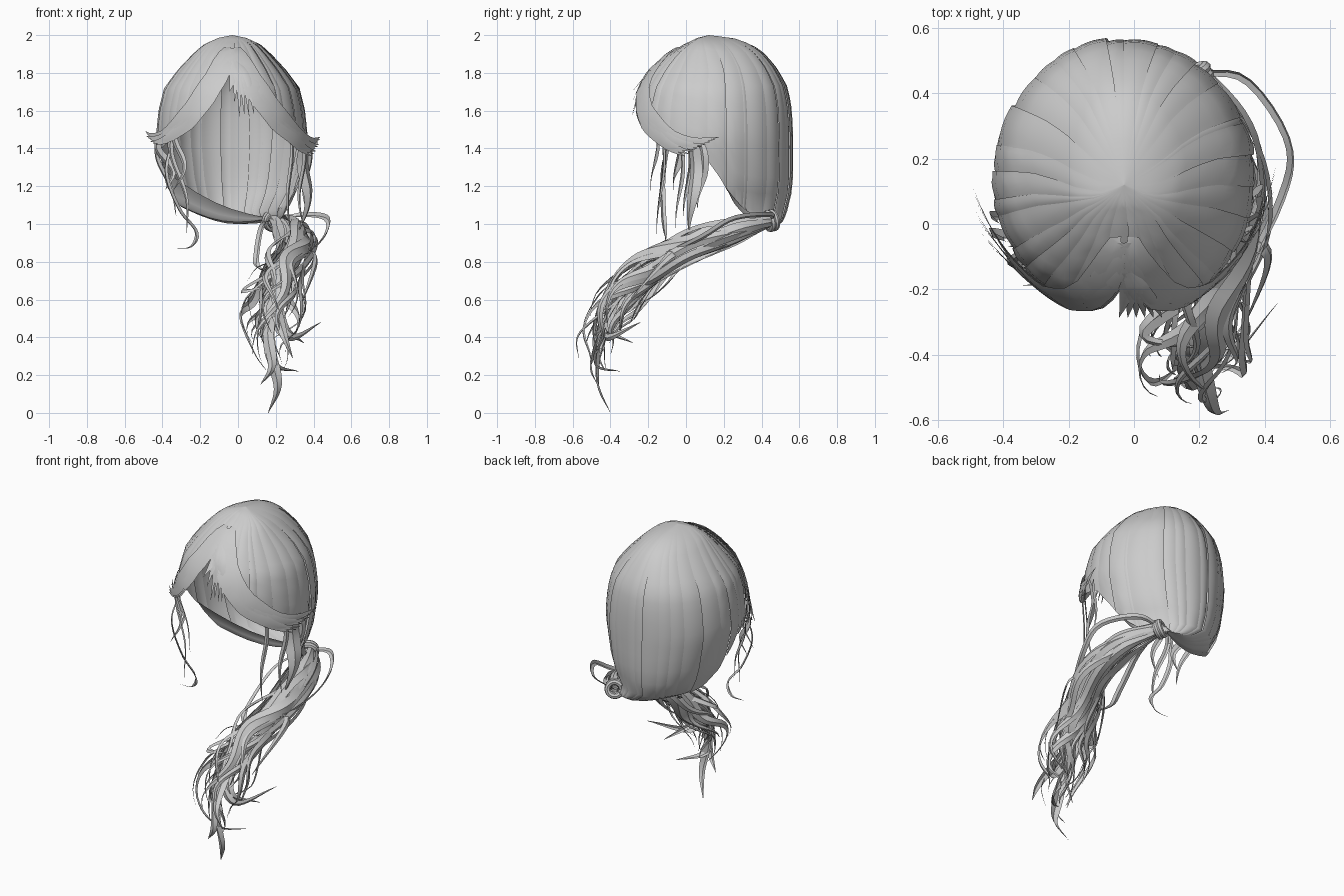
import bpy, bmesh, math, random
from mathutils import Vector

if "Cube" in bpy.data.objects:
    bpy.data.objects.remove(bpy.data.objects["Cube"])

random.seed(4)
mat = bpy.data.materials.new("hair_grey")
mat.diffuse_color = (0.6, 0.6, 0.6, 1)
mat.use_nodes = True
mat.node_tree.nodes["Principled BSDF"].inputs["Base Color"].default_value = mat.diffuse_color
TIE = Vector((0.18, 0.46, 1.02))


def lookup(table, k):
    """Linear interpolation in rows sorted by their first entry."""
    if k <= table[0][0]:
        return table[0][1:]
    for a, b in zip(table, table[1:]):
        if k <= b[0]:
            f = (k - a[0]) / (b[0] - a[0])
            return [p + (q - p) * f for p, q in zip(a[1:], b[1:])]
    return table[-1][1:]


def finish(bm, name):
    me = bpy.data.meshes.new(name)
    bm.to_mesh(me)
    bm.free()
    me.materials.append(mat)
    ob = bpy.data.objects.new(name, me)
    bpy.context.collection.objects.link(ob)
    bpy.ops.object.select_all(action='DESELECT')
    ob.select_set(True)
    bpy.context.view_layer.objects.active = ob
    bpy.ops.object.shade_smooth_by_angle(angle=math.radians(40))


def sheet(bm, rows):
    vs = [[bm.verts.new(p) for p in r] for r in rows]
    for a, b in zip(vs, vs[1:]):
        for i in range(len(a) - 1):
            bm.faces.new((a[i], b[i], b[i + 1], a[i + 1]))


def spline(pts, n):
    """Catmull-Rom samples through the points."""
    p = [Vector(q) for q in pts]
    p = [2 * p[0] - p[1]] + p + [2 * p[-1] - p[-2]]
    out = []
    for k in range(n + 1):
        u = k / n * (len(p) - 3)
        i = min(int(u), len(p) - 4)
        t = u - i
        a, b, c, d = p[i:i + 4]
        out.append(0.5 * (2 * b + (c - a) * t + (2 * a - 5 * b + 4 * c - d) * t * t
                          + (3 * b - a - 3 * c + d) * t ** 3))
    return out


def ribbon(bm, path, width, outward, start=0.5, crease=0.45):
    """Curved hair card that tapers to a tip; outward(i, p) gives its facing."""
    n = len(path) - 1
    rows = []
    for i, p in enumerate(path):
        t = i / n
        tan = (path[min(i + 1, n)] - path[max(i - 1, 0)]).normalized()
        side = tan.cross(outward(i, p))
        side = side.normalized() if side.length > 1e-5 else Vector((1, 0, 0))
        up = side.cross(tan)
        w = width * 0.5 * min(1, start + 3 * t) * min(1, 0.04 + 2.0 * (1 - t))
        rows.append([p - side * w, p + up * w * crease, p + side * w])
    sheet(bm, rows)


# Head shape: height, half width, front y, back y, middle y
HEAD = [(1.0, .20, -.25, .50, .14), (1.08, .28, -.27, .54, .14), (1.2, .35, -.28, .565, .14),
        (1.45, .40, -.285, .567, .14), (1.6, .385, -.28, .56, .14), (1.72, .355, -.245, .54, .14),
        (1.82, .28, -.175, .485, .14), (1.9, .205, -.09, .42, .12),
        (1.95, .15, -.01, .35, .10), (1.985, .075, .06, .25, .09), (2.0, 0, .12, .12, .12)]
# Hairline: angle from the front, height
RIM = [(0, 1.86), (10, 1.76), (20, 1.64), (35, 1.53), (60, 1.43), (82, 1.38),
       (95, 1.25), (107, 1.10), (125, 1.07)]


def head(phi, z, lift=0.0):
    w, yf, yb, cy = lookup(HEAD, z)
    s, c = math.sin(math.radians(phi)), math.cos(math.radians(phi))
    d = (cy - yf) if c > 0 else (yb - cy)
    k = min(1, (2.0 - z) / 0.05)
    return Vector((-0.03 + (w + lift * k) * s, cy - (d + lift * k) * c, z))


def from_head(i, p):
    return p - Vector((-0.03, 0.14, 1.45))


# Scalp: broad overlapping locks from the crown, the back ones gathered into the tie
bm = bmesh.new()
LOCKS, COLS, ROWS = 30, 6, 18
edges = [-180 + 360 * (i + random.uniform(-.42, .42) * (0 < i < LOCKS)) / LOCKS
         for i in range(LOCKS + 1)]
for a, b in zip(edges, edges[1:]):
    mid = (a + b) / 2
    b += 1.5
    lift = random.uniform(-.008, .003)
    cols = []
    for j in range(COLS + 1):
        f = j / COLS
        phi = a + (b - a) * f
        zr = lookup(RIM, abs((phi + 180) % 360 - 180))[0]
        off = lift + 0.004 * math.sin(math.pi * f) + 0.006 * (0.5 - f)
        col = []
        for r in range(ROWS + 1):
            t = r / ROWS
            col.append(head(phi, 2.0 - (2.0 - zr) * t ** 1.8, off * min(1, 2 * t)))
        if abs(mid) > 97:
            p = col[-1]
            end = TIE + (p - TIE).normalized() * 0.035
            for r in range(1, 7):
                s = r / 6
                col.append(p.lerp(end, s) - Vector((0, 0, .045 * math.sin(math.pi * s))))
        cols.append(col)
    sheet(bm, list(zip(*cols)))
finish(bm, "scalp_hair")

# Swept fringe: flat cards running from the parting towards the temples
bm = bmesh.new()
for side in (-1, 1):
    for k in range(9):
        f = k / 8
        end = (64 + 22 * f, 1.42 + .07 * f) if side < 0 else (72 + 22 * f, 1.36 + .10 * f)
        path = []
        for i in range(17):
            t = i / 16
            phi = 3 + (end[0] - 3) * t ** 1.15
            z0 = lookup(RIM, min(phi, 80))[0] + 0.22 * f * (1 - t) ** 2 * min(1, .4 + 3 * t) + 0.025
            z = min(1.93, z0) * (1 - t ** 3) + end[1] * t ** 3
            path.append(head(side * phi, z, 0.007 + 0.004 * (k % 3) + 0.05 * t ** 6))
        ribbon(bm, path, 0.08, from_head, crease=0.12)
finish(bm, "swept_fringe")

# Short wisps under the parting
bm = bmesh.new()
for k in range(6):
    x = -0.045 + 0.026 * k
    z = 1.70 - 0.13 * min(1, k / 2) + 0.012 * (k % 2)
    path = spline([(-.03 + .004 * k, -.15, 1.86), (x * .6, -.225, 1.77), (x, -.285, z)], 8)
    ribbon(bm, path, 0.036, from_head, crease=0.2)
finish(bm, "centre_wisps")


def dangle(bm, phi, drop, wave, inward, width):
    """Strand that leaves the hairline and hangs down in a loose wave."""
    top = head(phi, lookup(RIM, abs(phi))[0] + 0.06, 0.005)
    path = []
    for i in range(25):
        t = i / 24
        x = inward * t * t + wave * math.sin(7 * t)
        path.append(top + Vector((x, 0.02 * math.sin(5 * t), -drop * t)))
    ribbon(bm, path, width, lambda i, p: from_head(i, p) + Vector((0, -.25, 0)))


# Loose strands around the face
bm = bmesh.new()
for args in [(-50, .58, -.025, .08, .03), (-72, .42, -.02, .1, .035), (-44, .38, -.03, -.02, .035),
             (-64, .3, -.035, .03, .05), (66, .5, .015, 0, .03), (50, .6, .012, 0, .025),
             (76, .5, -.02, -.03, .09), (82, .36, .012, -.02, .05)]:
    dangle(bm, *args)
# Long strand curling outwards at its foot
ribbon(bm, spline([(-.33, -.08, 1.48), (-.38, -.12, 1.28), (-.31, -.12, 1.08), (-.22, -.11, .96),
                   (-.25, -.1, .88), (-.34, -.1, .87)], 26), .032, from_head)
finish(bm, "face_strands")

# Two strands looping out beside the tie
bm = bmesh.new()
ribbon(bm, spline([TIE, (.34, .44, 1.05), (.47, .25, 1.03), (.45, .08, .93), (.32, -.15, .82),
                   (.12, -.25, .78), (.05, -.3, .7)], 28), .035, from_head)
ribbon(bm, spline([TIE, (.13, .2, 1.0), (.1, 0, .86), (.11, -.1, .77), (.25, -.2, .74),
                   (.35, -.25, .8)], 24), .035, from_head)
finish(bm, "looping_strands")

# Ponytail: broad wavy cards winding round a curved centre line
AXIS = spline([TIE, (.28, .25, .965), (.3, 0, .87), (.24, -.2, .74), (.2, -.35, .6),
               (.16, -.45, .42), (.19, -.46, .25), (.2, -.44, .12)], 48)
SPREAD = [(0, .028), (.15, .055), (.4, .095), (.6, .11), (.8, .08), (1, .05)]
bm = bmesh.new()
for k in range(28):
    layer = 1.0 if k % 3 else 0.5
    base = 2 * math.pi * k / 28 * 5
    twist = random.uniform(.5, 4)
    wave = random.uniform(0, 6.28)
    last = int(48 * random.uniform(.6, .9))
    path = []
    for i in range(last + 1):
        t = i / 48
        tan = (AXIS[min(i + 1, 48)] - AXIS[max(i - 1, 0)]).normalized()
        u = Vector((1, 0, 0))
        u = (u - tan * u.dot(tan)).normalized()
        v = tan.cross(u)
        ang = base + twist * t + 0.9 * t * math.sin(15 * t + wave)
        r = lookup(SPREAD, t)[0] * layer * (1 + .3 * math.sin(13 * t + wave))
        path.append(AXIS[i] + u * math.cos(ang) * r * 1.25 + v * math.sin(ang) * r * .85)
    ribbon(bm, path, random.uniform(.05, .09), lambda i, p: p - AXIS[i], 0.35)
finish(bm, "ponytail")

# Curled ends: each leaves the centre line, bends at one point and flicks to its tip
bm = bmesh.new()
for at, bend, tip in [(38, (.21, -.46, .14), (.16, -.4, .0)), (30, (.28, -.42, .4), (.44, -.24, .48)),
                      (36, (.2, -.47, .25), (.32, -.35, .22)), (28, (.24, -.56, .42), (.29, -.57, .29)),
                      (34, (.18, -.5, .25), (.12, -.47, .15)), (27, (.25, -.42, .45), (.35, -.28, .37)),
                      (18, (.03, -.33, .65), (.2, -.38, .68)), (14, (.41, -.1, .82), (.33, -.33, .56))]:
    ribbon(bm, spline([AXIS[at - 6], AXIS[at], bend, tip], 20), .06,
           lambda i, p: p - Vector((.2, -.25, .45)), 0.3)
finish(bm, "ponytail_ends")

# Wrapped lock that ties the ponytail
direction = (AXIS[4] - AXIS[0]).normalized()
for k in range(2):
    bpy.ops.mesh.primitive_torus_add(major_radius=.042, minor_radius=.018, major_segments=20,
                                     minor_segments=8, location=TIE + direction * .022 * k,
                                     rotation=direction.to_track_quat('Z', 'Y').to_euler())
    ob = bpy.context.object
    ob.name = "hair_tie_%d" % (k + 1)
    ob.data.materials.append(mat)
    bpy.ops.object.shade_smooth_by_angle(angle=math.radians(40))
